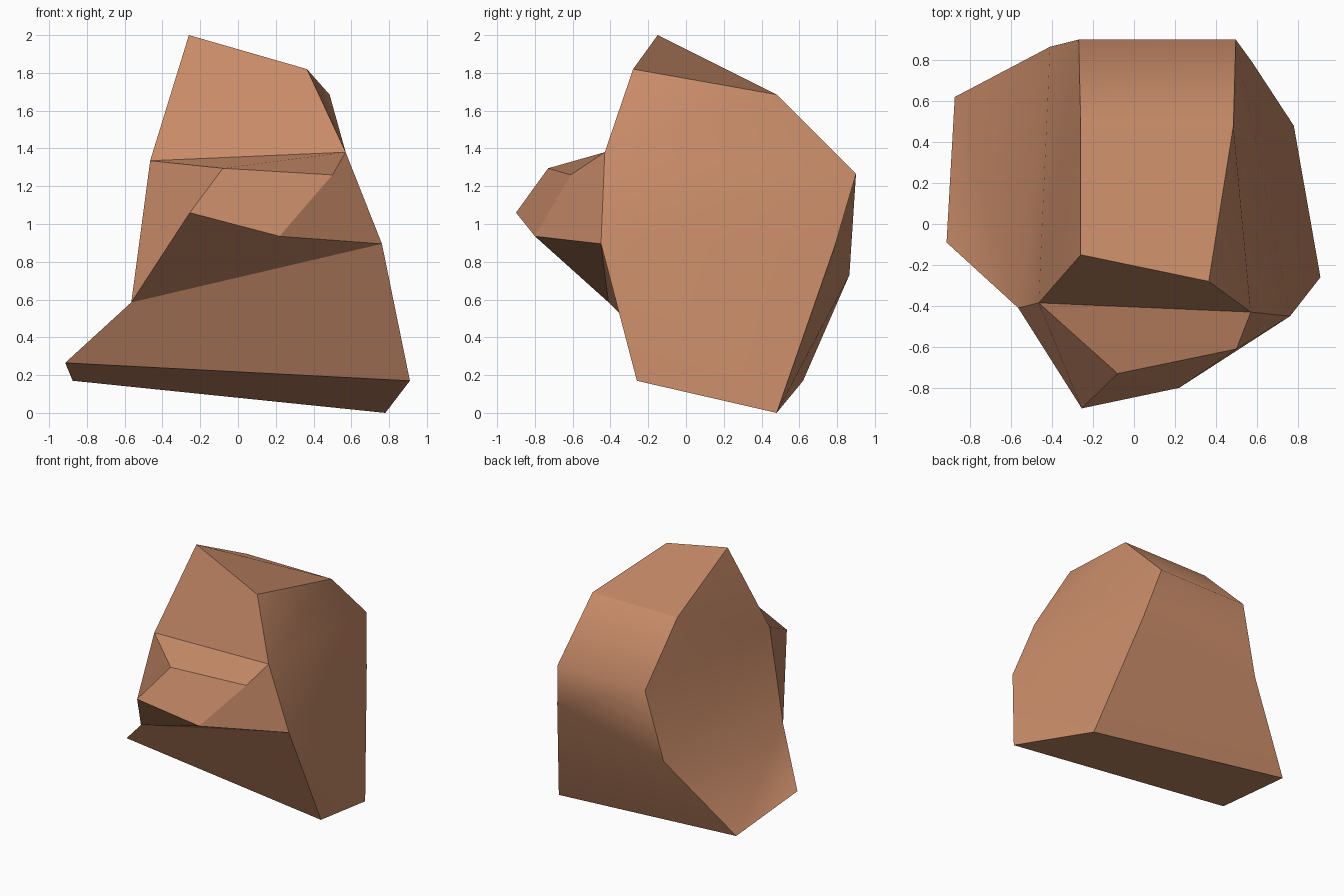
import bpy, bmesh

if "Cube" in bpy.data.objects:
    bpy.data.objects.remove(bpy.data.objects["Cube"])

# one flat colour
mat = bpy.data.materials.new("clay brown")
mat.diffuse_color = (0.58, 0.26, 0.14, 1)
mat.use_nodes = True
mat.node_tree.nodes["Principled BSDF"].inputs["Base Color"].default_value = mat.diffuse_color

# matching outlines of the right and left sides, running over the back and round to the front
right_outline = [(.365, -.28, 1.82), (.485, .48, 1.685), (.497, .90, 1.265), (.577, .79, .89),
                 (.78, .48, 0), (.91, -.26, .17), (.762, -.45, .895), (.57, -.43, 1.38)]
left_outline = [(-.26, -.15, 2.0), (-.26, .48, 1.685), (-.27, .90, 1.265), (-.41, .865, .73),
                (-.875, .62, .17), (-.915, -.09, .265), (-.565, -.41, .585), (-.465, -.385, 1.335)]
# front end of the snout: upper left, upper right, lower right, lower left
snout_tip = [(-.08, -.73, 1.295), (.50, -.61, 1.26), (.22, -.80, .935), (-.255, -.90, 1.06)]

bm = bmesh.new()
R, L, S = ([bm.verts.new(p) for p in pts] for pts in (right_outline, left_outline, snout_tip))
region = {}


def face(verts, name="hard"):
    """Add a face and remember which smooth region it belongs to."""
    region[bm.faces.new(verts)] = name


# bridge the two sides, leaving an opening for the snout; the back is soft
for i in (0, 1, 2, 3, 4, 5, 7):
    j = (i + 1) % 8
    face((R[j], L[j], L[i], R[i]), "back" if i in (1, 2, 3) else "hard")

# side caps, folded along their soft creases
for g in ((0, 1, 7), (1, 2, 7), (2, 6, 7), (2, 3, 6), (3, 4, 6), (4, 5, 6)):
    face([R[i] for i in g], "right side")
for g in ((7, 0, 1), (7, 1, 2), (7, 2, 3), (7, 3, 6), (3, 4, 6), (4, 5, 6)):
    face([L[i] for i in g], "left side")

# snout growing out of the opening
root = [L[7], R[7], R[6], L[6]]
face(S)
for i in range(4):
    j = (i + 1) % 4
    face((S[i], root[i], root[j], S[j]))

# smooth inside each soft region, sharp everywhere else
bmesh.ops.recalc_face_normals(bm, faces=bm.faces[:])
for f, name in region.items():
    f.smooth = name != "hard"
for e in bm.edges:
    names = {region[f] for f in e.link_faces}
    e.smooth = len(names) == 1 and "hard" not in names

mesh = bpy.data.meshes.new("rock")
bm.to_mesh(mesh)
bm.free()
mesh.materials.append(mat)
rock = bpy.data.objects.new("faceted_rock", mesh)
bpy.context.collection.objects.link(rock)
